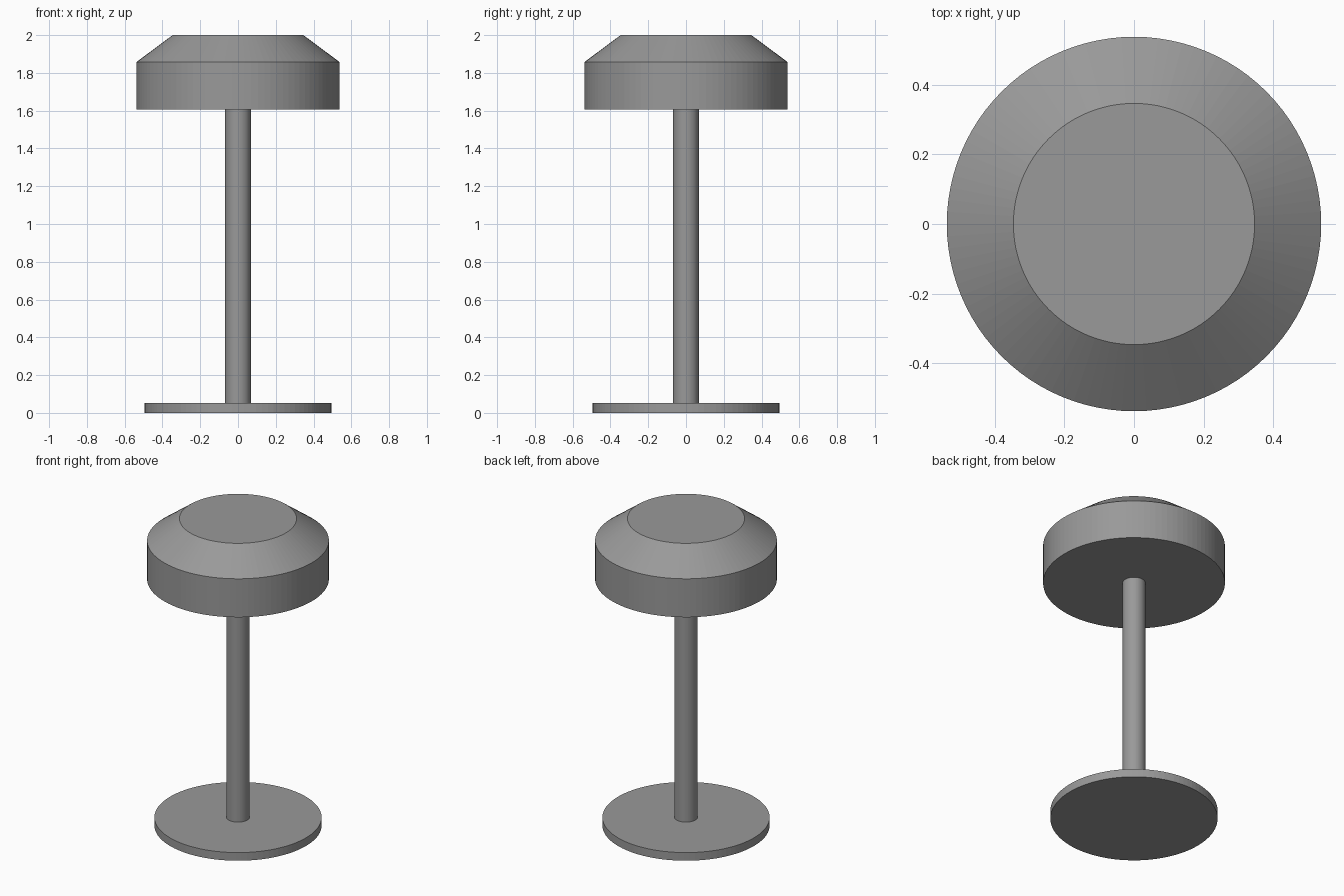
import bpy
import bmesh
import math

if "Cube" in bpy.data.objects:
    bpy.data.objects.remove(bpy.data.objects["Cube"])

SEGMENTS = 96


def turned_part(name, profile):
    """Closed solid of revolution from (radius, z) points, bottom to top."""
    bm = bmesh.new()
    rings = []
    for r, z in profile:
        rings.append([bm.verts.new((r * math.cos(a), r * math.sin(a), z))
                      for a in (2 * math.pi * i / SEGMENTS for i in range(SEGMENTS))])
    for low, high in zip(rings, rings[1:]):
        for i in range(SEGMENTS):
            j = (i + 1) % SEGMENTS
            bm.faces.new((low[i], low[j], high[j], high[i]))
    bm.faces.new(list(reversed(rings[0])))
    bm.faces.new(rings[-1])
    mesh = bpy.data.meshes.new(name)
    bm.to_mesh(mesh)
    bm.free()
    mesh.materials.append(dark_grey)
    obj = bpy.data.objects.new(name, mesh)
    bpy.context.collection.objects.link(obj)
    return obj


# Dark grey finish shared by all parts
dark_grey = bpy.data.materials.new("dark_grey")
dark_grey.diffuse_color = (0.32, 0.32, 0.32, 1.0)
dark_grey.use_nodes = True
dark_grey.node_tree.nodes["Principled BSDF"].inputs["Base Color"].default_value = dark_grey.diffuse_color

# Flat round foot
turned_part("base", [(0.494, 0.0), (0.494, 0.053)])

# Slim upright between foot and shade
turned_part("pole", [(0.068, 0.053), (0.068, 1.607)])

# Drum shade with a sloped shoulder and flat top
turned_part("shade", [(0.537, 1.607), (0.537, 1.858), (0.346, 2.0)])
